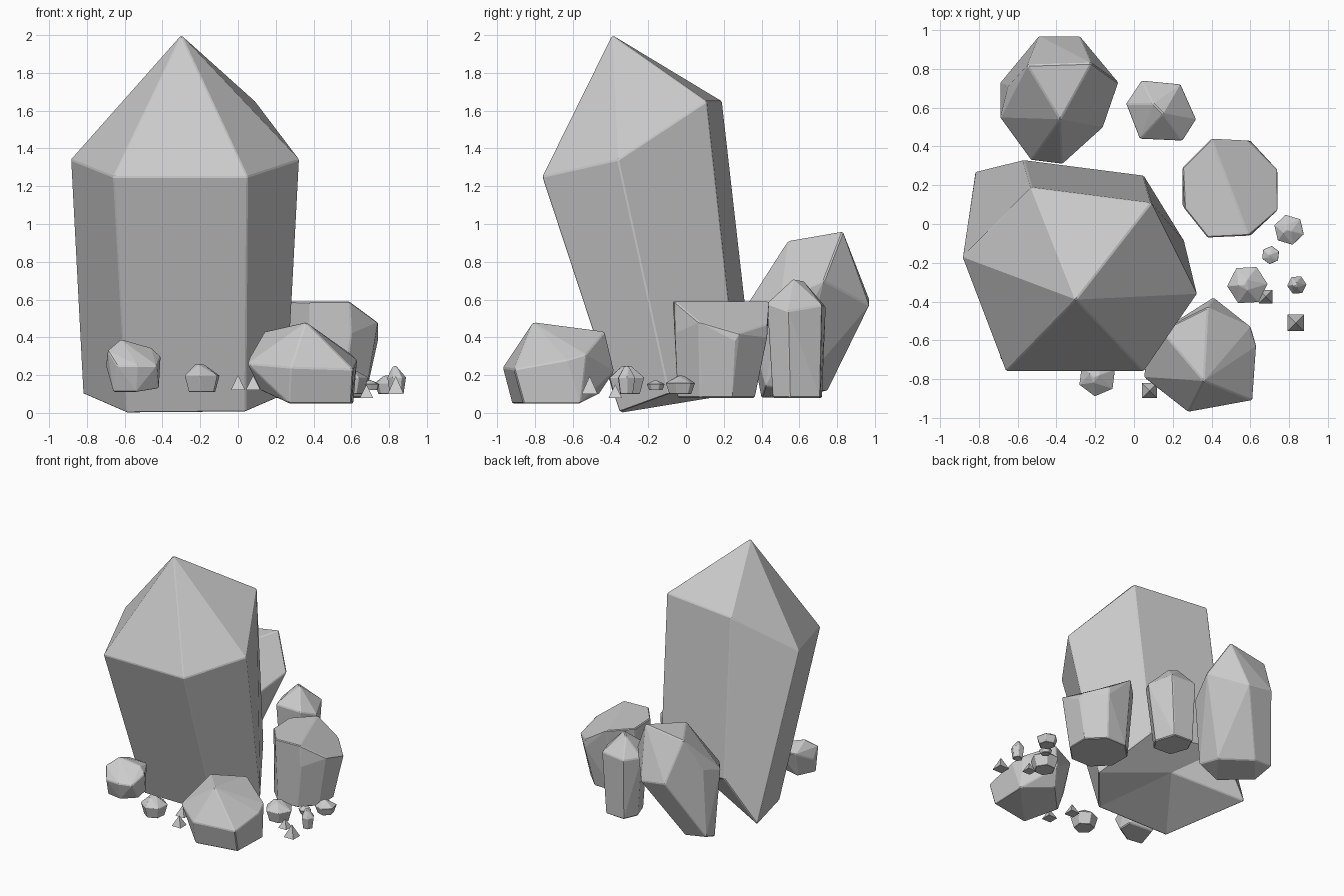
import bpy, bmesh, math


def finish(name, bm, bevel):
    bmesh.ops.recalc_face_normals(bm, faces=bm.faces[:])
    me = bpy.data.meshes.new(name)
    bm.to_mesh(me)
    bm.free()
    ob = bpy.data.objects.new(name, me)
    bpy.context.collection.objects.link(ob)
    if bevel:
        m = ob.modifiers.new("edge_softening", 'BEVEL')
        m.width = bevel
        m.segments = 1


def hull(name, pts, bevel=0.006):
    """Faceted crystal from its corner points."""
    bm = bmesh.new()
    for p in pts:
        bm.verts.new(p)
    res = bmesh.ops.convex_hull(bm, input=bm.verts[:])
    junk = {g for g in res["geom_interior"] + res["geom_unused"]
            if isinstance(g, bmesh.types.BMVert)}
    bmesh.ops.delete(bm, geom=list(junk), context='VERTS')
    bmesh.ops.dissolve_limit(bm, angle_limit=math.radians(6),
                             verts=bm.verts[:], edges=bm.edges[:])
    finish(name, bm, bevel)


def prism(name, tip, upper, lower, foot, bevel=0.006):
    """Crystal with a pointed top, matching side rings and a fanned base."""
    bm = bmesh.new()
    t, f = bm.verts.new(tip), bm.verts.new(foot)
    u = [bm.verts.new(p) for p in upper]
    w = [bm.verts.new(p) for p in lower]
    n = len(u)
    for i in range(n):
        j = (i + 1) % n
        bm.faces.new((u[i], u[j], t))
        bm.faces.new((w[i], w[j], u[j], u[i]))
        bm.faces.new((w[j], w[i], f))
    finish(name, bm, bevel)


def ring(x, y, z, r, n, turn=0.0):
    return [(x + r * math.cos(turn + math.tau * i / n),
             y + r * math.sin(turn + math.tau * i / n), z) for i in range(n)]


# large leaning crystal
prism("main_crystal", (-.30, -.39, 2.0),
      [(-.66, -.76, 1.25), (.05, -.76, 1.25), (.325, -.36, 1.34),
       (.09, .11, 1.65), (-.53, .19, 1.65), (-.885, -.17, 1.34)],
      [(-.59, -.34, 0), (.04, -.35, .005), (.26, -.09, .10),
       (.05, .25, .36), (-.57, .33, .42), (-.82, .27, .10)],
      (-.28, .09, .22))

# back left crystal leaning backwards
hull("back_left_crystal", [
    (-.38, .54, .91), (-.55, .82, .91), (-.22, .83, .96),
    (-.08, .73, .70), (-.16, .50, .60), (-.37, .31, .55), (-.53, .33, .55),
    (-.69, .55, .62), (-.65, .71, .66), (-.49, .97, .60), (-.28, .97, .57),
    (-.69, .73, .14), (-.52, .75, .12), (-.30, .59, .12),
    (-.27, .42, .14), (-.45, .40, .08), (-.66, .58, .08)])

# right crystal with slanted top
hull("right_crystal", [
    (.26, .08, .59), (.25, .29, .59), (.40, .44, .59), (.59, .43, .47),
    (.59, -.06, .59), (.38, -.07, .59), (.74, .28, .42), (.74, .07, .48),
    (.25, .10, .40), (.60, .43, .40), (.74, .26, .38), (.60, -.06, .42)]
    + ring(.47, .16, .08, .22, 8, math.pi / 8))

# back crystal, slightly wider at the shoulder
hull("back_crystal", [
    (.10, .62, .70), (.15, .57, .71),
    (.04, .74, .56), (.24, .72, .57), (.32, .54, .54),
    (.25, .43, .58), (.03, .44, .58), (-.04, .62, .56),
    (.05, .72, .08), (.21, .71, .08), (.26, .55, .08),
    (.20, .46, .08), (.05, .47, .08), (0, .61, .08)])

# front right squat crystal
hull("front_right_crystal", [
    (.36, -.81, .48), (.14, -.55, .43), (.38, -.43, .43), (.41, -.38, .22),
    (.05, -.79, .26), (.28, -.97, .24), (.61, -.91, .23), (.63, -.63, .28),
    (.60, -.53, .31), (.06, -.72, .29),
    (.27, -.92, .05), (.60, -.86, .05), (.61, -.56, .05), (.36, -.46, .10),
    (.12, -.72, .12)])

# front left crystal tucked under the large one
hull("front_left_crystal", [
    (-.62, -.62, .39), (-.46, -.58, .345), (-.41, -.60, .30), (-.43, -.73, .25),
    (-.69, -.69, .33), (-.64, -.755, .25), (-.53, -.76, .25), (-.70, -.62, .25),
    (-.48, -.47, .32), (-.64, -.47, .33),
    (-.66, -.70, .11), (-.54, -.72, .11), (-.42, -.66, .13), (-.43, -.56, .14),
    (-.62, -.53, .13)])

# small six-sided chips: x, y, radius, base z, tip z
chips = [(-.19, -.79, .10, .11, .26), (.585, -.315, .105, .10, .25),
         (.80, -.03, .08, .10, .20), (.705, -.16, .048, .12, .175),
         (.84, -.315, .05, .10, .25)]
for i, (x, y, r, lo, hi) in enumerate(chips):
    t = 0.4 + i * 0.7
    h = hi - lo
    hull(f"crystal_chip_{i + 1}",
         ring(x, y, lo, r * .75, 6, t) + ring(x, y, lo + h * .58, r, 6, t)
         + ring(x - r * .15, y, hi - .005, r * .3, 3, t) + [(x - r * .15, y, hi)], 0.002)

# tiny square pyramids: x, y, radius, base z, tip z
shards = [(0, -.70, .055, .12, .20), (.08, -.86, .055, .12, .20),
          (.68, -.375, .05, .08, .15), (.835, -.51, .06, .10, .195)]
for i, (x, y, r, lo, hi) in enumerate(shards):
    hull(f"crystal_shard_{i + 1}",
         ring(x, y, lo, r, 4, math.pi / 4) + [(x, y, hi)], 0)
